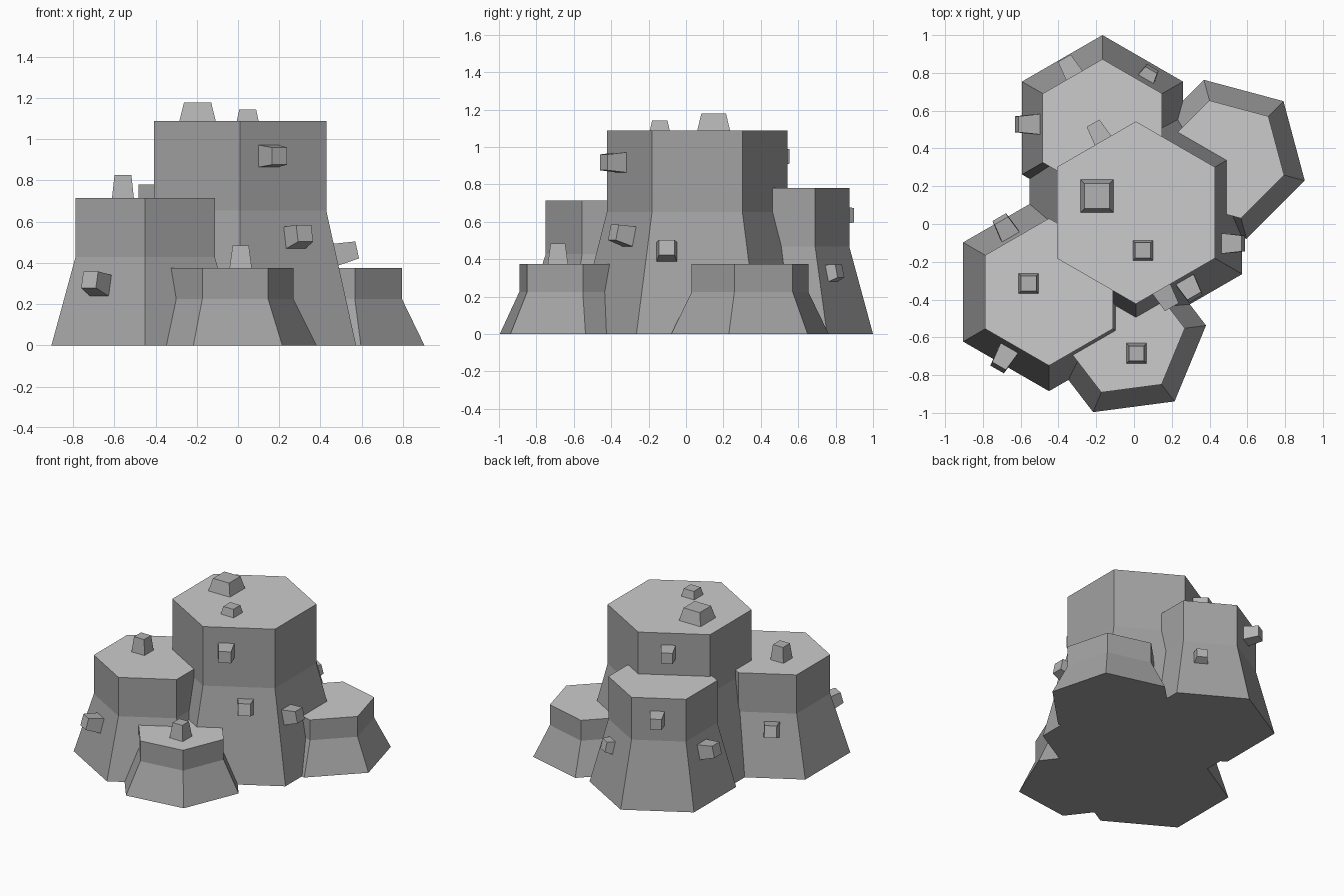
import bpy, bmesh
from math import sin, cos, atan, radians, pi
from mathutils import Vector

if "Cube" in bpy.data.objects:
    bpy.data.objects.remove(bpy.data.objects["Cube"])


def grey(name, v):
    m = bpy.data.materials.new(name)
    m.diffuse_color = (v, v, v, 1)
    m.use_nodes = True
    m.node_tree.nodes["Principled BSDF"].inputs["Base Color"].default_value = m.diffuse_color
    return m


side_grey = grey("rock_side", 0.36)
top_grey = grey("rock_top", 0.63)
knob_grey = grey("rock_knob", 0.45)


def skin(name, rings, mat, cap=None):
    """Flat-shaded closed solid through a stack of matching rings."""
    bm = bmesh.new()
    loops = [[bm.verts.new(p) for p in r] for r in rings]
    n = len(loops[0])
    for a, b in zip(loops, loops[1:]):
        for i in range(n):
            j = (i + 1) % n
            bm.faces.new((a[i], a[j], b[j], b[i]))
    bm.faces.new(loops[0][::-1])
    bm.faces.new(loops[-1]).material_index = 1 if cap else 0
    bmesh.ops.recalc_face_normals(bm, faces=bm.faces)
    me = bpy.data.meshes.new(name)
    me.materials.append(mat)
    if cap:
        me.materials.append(cap)
    bm.to_mesh(me)
    bm.free()
    ob = bpy.data.objects.new(name, me)
    bpy.context.collection.objects.link(ob)


# Hexagonal rock columns: x, y, top radius, base radius, height, first corner angle
columns = {
    "main": (0.01, 0.06, 0.483, 0.65, 1.088, 30),
    "left": (-0.45, -0.36, 0.39, 0.525, 0.715, 30),
    "back": (-0.167, 0.508, 0.365, 0.492, 0.78, 30),
    "right": (0.483, 0.342, 0.323, 0.436, 0.375, 45),
    "front": (-0.05, -0.594, 0.322, 0.435, 0.375, 7.5),
}
for key, (x, y, rt, rb, h, a0) in columns.items():
    rings = [[(x + r * cos(radians(a0 + 60 * i)), y + r * sin(radians(a0 + 60 * i)), z)
              for i in range(6)]
             for r, z in ((rb, 0), (rt, 0.6 * h), (rt, h))]
    skin(key + "_rock_column", rings, side_grey, top_grey)


def knob(name, base, axis, side, half, tip, length):
    """Tapered block growing along axis, slightly sunk into the rock."""
    up = axis.cross(side)
    rings = []
    for d, s in ((-0.03, half), (0, half), (length, tip)):
        c = base + axis * d
        rings.append([c + side * s * u + up * s * v
                      for u, v in ((-1, -1), (1, -1), (1, 1), (-1, 1))])
    skin(name, rings, knob_grey)


# Knobs on the column tops: column, x, y, base half, tip half, height
for i, (key, x, y, b, t, h) in enumerate((
        ("main", -0.196, 0.148, 0.088, 0.066, 0.09),
        ("main", 0.047, -0.14, 0.053, 0.041, 0.055),
        ("left", -0.558, -0.315, 0.053, 0.041, 0.11),
        ("front", 0.013, -0.685, 0.054, 0.039, 0.11))):
    knob(f"top_knob_{i + 1}", Vector((x, y, columns[key][4])),
         Vector((0, 0, 1)), Vector((1, 0, 0)), b, t, h)

# Knobs on the sides: column, face angle, sideways offset, z, half size, length
for i, (key, ang, off, z, b, ln) in enumerate((
        ("main", -60, -0.085, 0.918, 0.054, 0.11),
        ("main", -60, 0.047, 0.522, 0.054, 0.10),
        ("main", 0, -0.163, 0.44, 0.054, 0.105),
        ("main", 120, -0.04, 0.95, 0.05, 0.105),
        ("left", -120, -0.033, 0.29, 0.053, 0.11),
        ("left", 120, 0.03, 0.32, 0.053, 0.10),
        ("back", 180, -0.02, 0.355, 0.054, 0.115),
        ("back", 120, -0.01, 0.635, 0.05, 0.105),
        ("back", 60, -0.07, 0.325, 0.046, 0.055))):
    x, y, rt, rb, h, _ = columns[key]
    k, a = cos(pi / 6), radians(ang)
    low = max(0, 1 - z / (0.6 * h))
    tilt = atan((rb - rt) * k / (0.6 * h)) if low else 0
    out, side = Vector((cos(a), sin(a), 0)), Vector((-sin(a), cos(a), 0))
    base = Vector((x, y, z)) + out * (rt + (rb - rt) * low) * k + side * off
    axis = out * cos(tilt) + Vector((0, 0, sin(tilt)))
    knob(f"side_knob_{i + 1}", base, axis, side, b, b * 0.78, ln)
